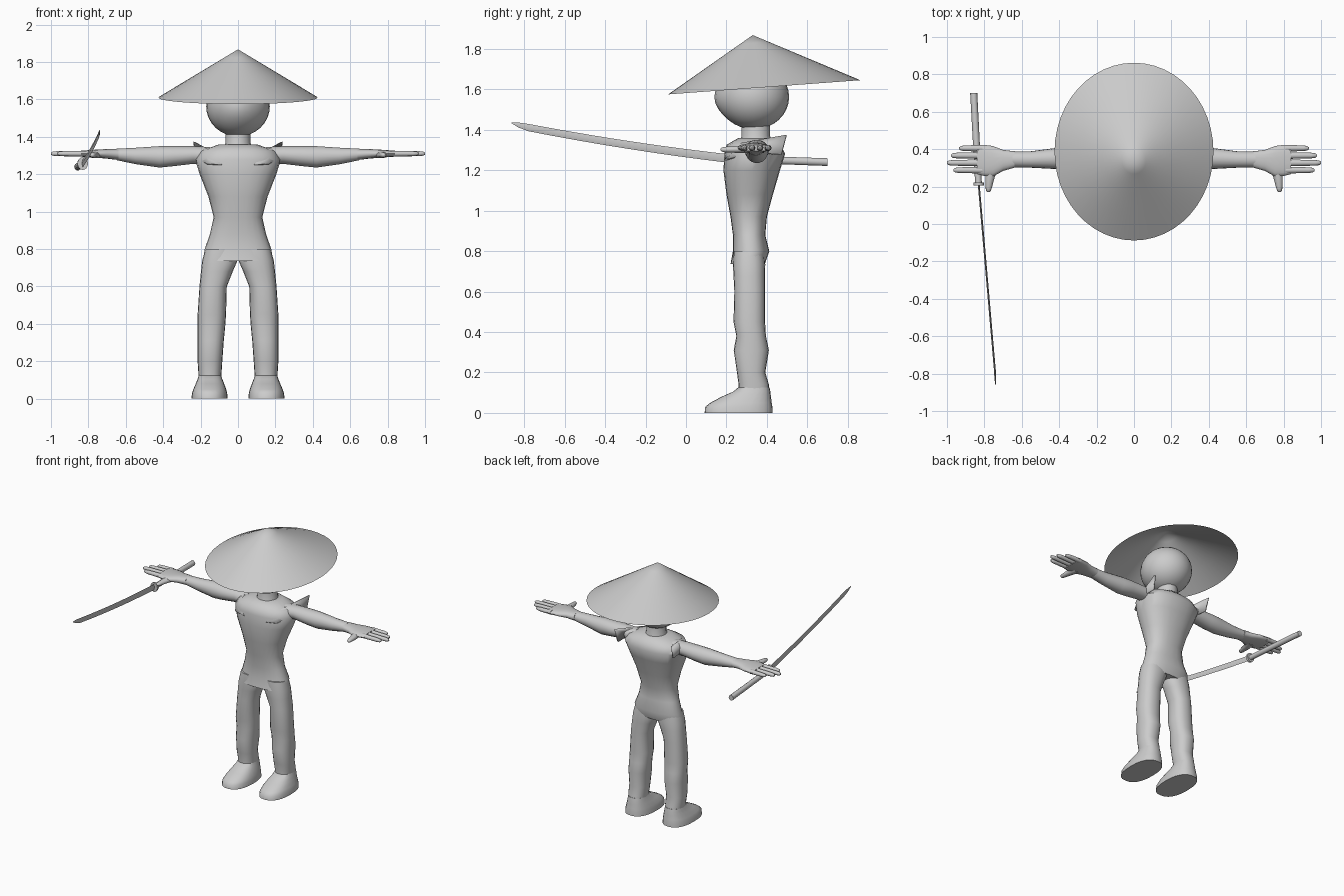
import bpy, bmesh, math
from mathutils import Vector

grey = bpy.data.materials.new("plain_grey")
grey.diffuse_color = (0.6, 0.6, 0.6, 1)


def finish(name, bm, mirror=False, recalc=True, thick=0):
    if recalc:
        bmesh.ops.recalc_face_normals(bm, faces=bm.faces[:])
    me = bpy.data.meshes.new(name)
    bm.to_mesh(me)
    bm.free()
    me.materials.append(grey)
    ob = bpy.data.objects.new(name, me)
    bpy.context.collection.objects.link(ob)
    if thick:
        ob.modifiers.new("thickness", 'SOLIDIFY').thickness = thick
    if mirror:
        ob.modifiers.new("mirror", 'MIRROR')
    return ob


def loft(name, axis, stations, n=20, power=2.0, mirror=False):
    """Skin rounded rings along an axis; station = (pos, centre u, centre v, radius u, radius v)."""
    order = {'x': (0, 1, 2), 'y': (1, 0, 2), 'z': (2, 0, 1)}[axis]
    bm = bmesh.new()
    rings = []
    for t, cu, cv, ru, rv in stations:
        ring = []
        for i in range(n):
            a = 2 * math.pi * i / n
            c, s = math.cos(a), math.sin(a)
            p = [0, 0, 0]
            p[order[0]] = t
            p[order[1]] = cu + ru * math.copysign(abs(c) ** (2 / power), c)
            p[order[2]] = cv + rv * math.copysign(abs(s) ** (2 / power), s)
            ring.append(bm.verts.new(p))
        rings.append(ring)
    for r0, r1 in zip(rings, rings[1:]):
        for i in range(n):
            j = (i + 1) % n
            bm.faces.new((r0[i], r0[j], r1[j], r1[i]))
    bm.faces.new(rings[0])
    bm.faces.new(rings[-1])
    return finish(name, bm, mirror)


# Torso with flared hem and broad shoulders
loft("torso", 'z', [
    (.735, 0, .305, .188, .085), (.80, 0, .322, .178, .09), (.88, 0, .312, .15, .08),
    (.97, 0, .31, .13, .09), (1.08, 0, .315, .158, .115), (1.2, 0, .325, .205, .14),
    (1.28, 0, .34, .23, .15), (1.325, 0, .335, .2, .135), (1.36, 0, .345, .1, .085)], 24, 2.3)

# Stand-up shoulder flaps running from chest to back
bm = bmesh.new()
top = [(.09, .19, 1.255), (.16, .27, 1.335), (.238, .495, 1.375)]
low = [(.17, .205, 1.26), (.225, .32, 1.29), (.232, .47, 1.28)]
tv = [bm.verts.new(p) for p in top]
lv = [bm.verts.new(p) for p in low]
for i in range(2):
    bm.faces.new((lv[i], lv[i + 1], tv[i + 1], tv[i]))
finish("shoulder_flap", bm, True, True, .012)

# Neck and head
loft("neck", 'z', [(1.33, 0, .345, .085, .085), (1.37, 0, .345, .066, .07),
                   (1.45, 0, .345, .066, .07)], 16)
bm = bmesh.new()
bmesh.ops.create_uvsphere(bm, u_segments=28, v_segments=16, radius=1)
for v in bm.verts:
    x, y, z = v.co
    nose = max(0, -y) ** 6 * .02
    v.co = Vector((x * .17, .335 + y * .175 - nose, 1.562 + z * .16))
finish("head", bm)

# Conical hat with a tilted oval rim
bm = bmesh.new()
apex = Vector((0, .33, 1.868))
n = 48
prev = None
tip = bm.verts.new(apex)
for k in (.15, .4, .7, 1):
    ring = []
    for i in range(n):
        a = 2 * math.pi * i / n
        rim = Vector((.425 * math.cos(a), .387 + .475 * math.sin(a), 1.61 + .035 * math.sin(a)))
        ring.append(bm.verts.new(apex.lerp(rim, k)))
    for i in range(n):
        j = (i + 1) % n
        if prev:
            bm.faces.new((prev[i], ring[i], ring[j], prev[j]))
        else:
            bm.faces.new((tip, ring[i], ring[j]))
    prev = ring
finish("straw_hat", bm, recalc=False)

# Legs and shoes
loft("leg", 'z', [
    (.80, .09, .31, .085, .075), (.735, .098, .312, .094, .08), (.68, .113, .313, .085, .078),
    (.6, .133, .315, .073, .076), (.45, .14, .313, .076, .078), (.38, .143, .322, .074, .073),
    (.31, .146, .323, .07, .087), (.2, .15, .322, .066, .07), (.14, .15, .335, .062, .075),
    (.10, .15, .335, .06, .076)], 20, 2.3, True)
loft("shoe", 'z', [
    (0, .152, .26, .097, .168), (.03, .152, .261, .094, .166), (.05, .151, .272, .088, .152),
    (.08, .15, .298, .076, .122), (.105, .15, .325, .066, .092), (.125, .15, .335, .06, .078)],
    24, 2.4, True)

# Arms with flat open palms
loft("arm", 'x', [
    (.15, .35, 1.3, .06, .045), (.24, .35, 1.303, .055, .048), (.34, .35, 1.297, .06, .054),
    (.42, .35, 1.293, .056, .058), (.55, .345, 1.298, .044, .044), (.65, .345, 1.306, .042, .031)],
    18, 2, True)
loft("palm", 'x', [
    (.64, .345, 1.306, .044, .03), (.70, .34, 1.309, .056, .026), (.755, .335, 1.31, .082, .022),
    (.80, .34, 1.31, .083, .019), (.84, .345, 1.31, .078, .016)], 18, 2.3, True)

# Fingers and thumb
for label, y, end in (("little", .405, .935), ("ring", .366, .978),
                      ("middle", .327, 1.0), ("index", .288, .965)):
    loft(label + "_finger", 'x', [
        (.81, y, 1.31, .018, .016), (end - .03, y, 1.31, .015, .014),
        (end - .008, y, 1.31, .012, .011), (end, y, 1.31, .005, .005)], 10, 2, True)
loft("thumb", 'y', [
    (.31, .755, 1.305, .035, .02), (.25, .77, 1.303, .025, .018), (.19, .777, 1.302, .016, .014),
    (.176, .778, 1.302, .012, .01), (.17, .778, 1.302, .004, .004)], 10, 2, True)

# Sword: handle, guard and curved blade
loft("sword_handle", 'y', [(.70, -.857, 1.24, .019, .02), (.21, -.831, 1.257, .018, .019)], 10)
loft("sword_guard", 'y', [(.222, -.831, 1.257, .028, .034), (.207, -.83, 1.257, .028, .034)], 16)
blade = []
for i in range(13):
    s = i / 12
    y = .21 - .99 * s
    blade.append((y, -.83 + .086 * s, 1.258 + .115 * s + .038 * s * s, .005, .021 - .003 * s))
blade += [(-.83, -.742, 1.424, .004, .012), (-.862, -.74, 1.434, .001, .002)]
loft("sword_blade", 'y', blade, 4)

# Smooth shading with sharp edges kept
bpy.ops.object.select_all(action='DESELECT')
for ob in bpy.context.collection.objects:
    ob.select_set(True)
    bpy.context.view_layer.objects.active = ob
bpy.ops.object.shade_smooth_by_angle(angle=math.radians(50))
